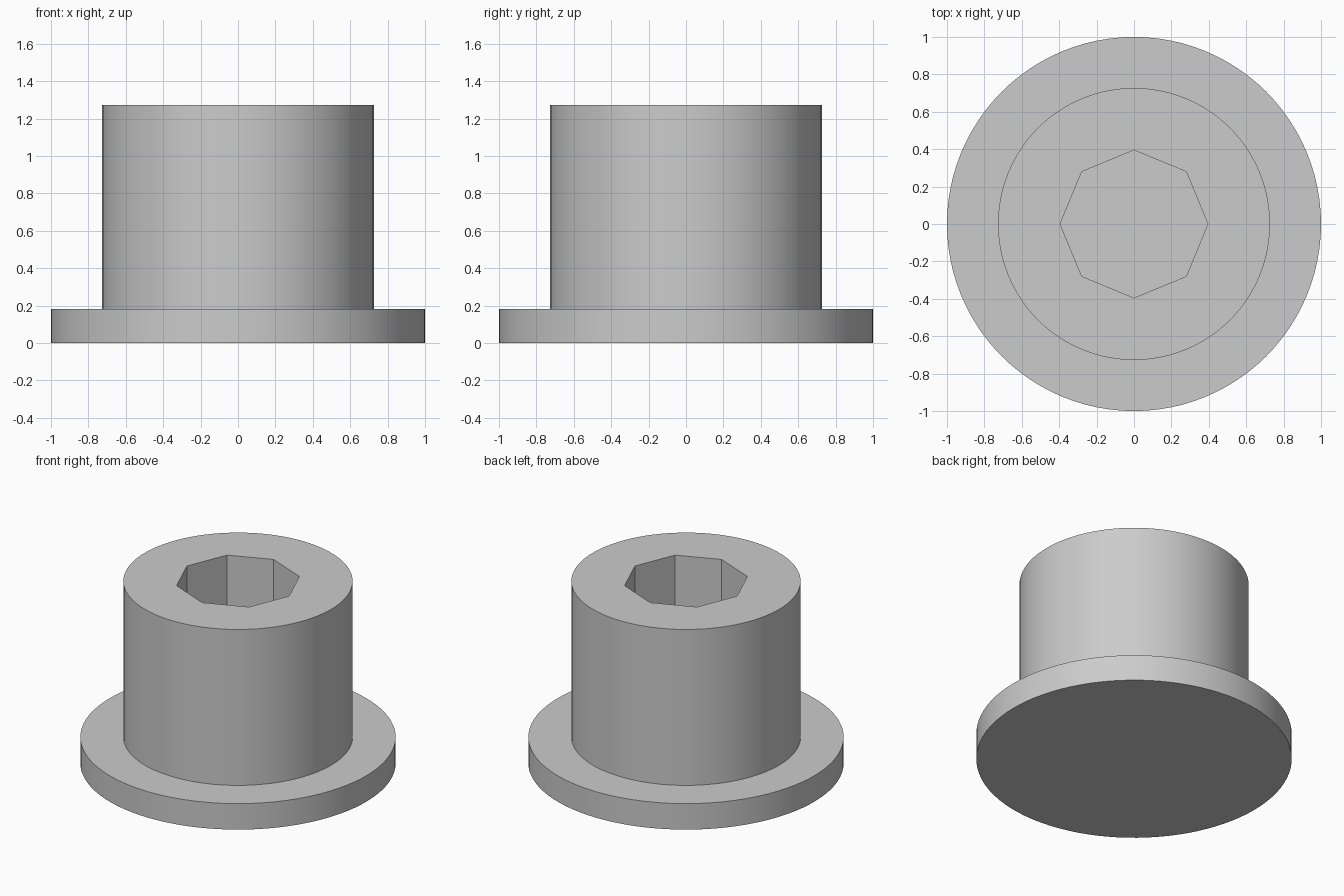
import bpy
import math

FLANGE_TOP = 0.182
BODY_TOP = 1.273

default = bpy.data.objects.get("Cube")
if default:
    bpy.data.objects.remove(default, do_unlink=True)

# Single grey material
grey = bpy.data.materials.new("plain_grey")
grey.use_nodes = True
colour = (0.6, 0.6, 0.6, 1.0)
grey.diffuse_color = colour
grey.node_tree.nodes["Principled BSDF"].inputs["Base Color"].default_value = colour


def cylinder(name, radius, bottom, top, sides):
    bpy.ops.mesh.primitive_cylinder_add(
        vertices=sides, radius=radius, depth=top - bottom,
        location=(0, 0, (bottom + top) / 2))
    obj = bpy.context.object
    obj.name = name
    obj.data.materials.append(grey)
    return obj


def smooth(obj):
    bpy.ops.object.select_all(action="DESELECT")
    obj.select_set(True)
    bpy.context.view_layer.objects.active = obj
    bpy.ops.object.shade_smooth_by_angle(angle=math.radians(30))


# Wide base disc, which also closes the bottom of the socket
flange = cylinder("flange", 1.0, 0, FLANGE_TOP, 96)
smooth(flange)

# Upright body with an eight-sided socket cut down to the flange
body = cylinder("body", 0.727, FLANGE_TOP, BODY_TOP, 96)
cutter = cylinder("socket_cutter", 0.395, FLANGE_TOP - 0.1, BODY_TOP + 0.1, 8)
cut = body.modifiers.new("socket", "BOOLEAN")
cut.operation = "DIFFERENCE"
cut.solver = "EXACT"
cut.object = cutter
bpy.context.view_layer.objects.active = body
bpy.ops.object.modifier_apply(modifier=cut.name)
bpy.data.objects.remove(cutter, do_unlink=True)
smooth(body)
